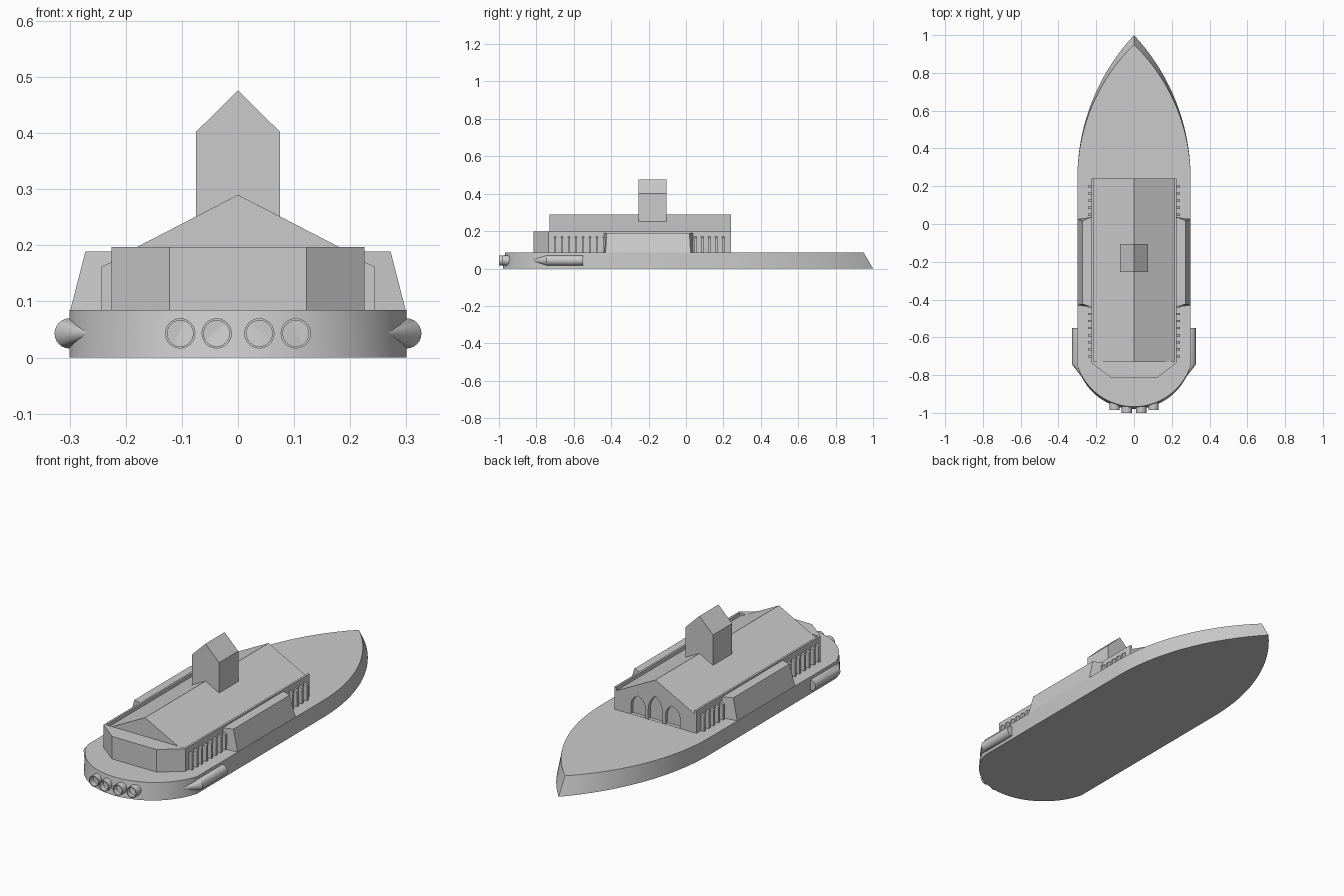
import bpy, bmesh, math
from math import sin, cos, pi, sqrt

if "Cube" in bpy.data.objects:
    bpy.data.objects.remove(bpy.data.objects["Cube"])


def loft(name, rings, smooth=False):
    """Closed solid through rings that share a vertex count."""
    bm = bmesh.new()
    loops = [[bm.verts.new(p) for p in r] for r in rings]
    n = len(rings[0])
    for a, b in zip(loops, loops[1:]):
        for i in range(n):
            j = (i + 1) % n
            bm.faces.new((a[i], a[j], b[j], b[i]))
    bm.faces.new(loops[0][::-1])
    bm.faces.new(loops[-1])
    bmesh.ops.recalc_face_normals(bm, faces=bm.faces)
    me = bpy.data.meshes.new(name)
    bm.to_mesh(me)
    bm.free()
    ob = bpy.data.objects.new(name, me)
    bpy.context.collection.objects.link(ob)
    if smooth:
        bpy.ops.object.select_all(action='DESELECT')
        ob.select_set(True)
        bpy.context.view_layer.objects.active = ob
        bpy.ops.object.shade_smooth_by_angle(angle=math.radians(30))
    return ob


def prism_y(name, xz, y0, y1):
    return loft(name, [[(x, y, z) for x, z in xz] for y in (y0, y1)])


def prism_z(name, xy, z0, z1):
    return loft(name, [[(x, y, z) for x, y in xy] for z in (z0, z1)])


def mirror(ob):
    ob.modifiers.new("mirror", 'MIRROR').use_axis[0] = True
    return ob


def hull_ring(bow, stern, z):
    """Pointed bow arc, straight flanks and a rounded stern."""
    length = bow - 0.24
    r = (0.09 + length ** 2) / 0.6
    half = []
    for i in range(20):
        y = length * (1 - i / 19)
        half.append((0.3 - r + sqrt(r * r - y * y), 0.24 + y))
    drop = -0.75 - stern
    rs = (0.09 + drop ** 2) / (2 * drop)
    start = math.asin(0.3 / rs)
    for i in range(15):
        a = start * (1 - i / 14)
        half.append((rs * sin(a), stern + rs - rs * cos(a)))
    left = [(-x, y) for x, y in half[-2:0:-1]]
    return [(x, y, z) for x, y in half + left]


# Hull
DECK = 0.085
loft("hull", [hull_ring(1.0, -0.98, 0), hull_ring(0.95, -0.967, DECK)], True)

# Main hall with gabled roof, and recessed pointed arches facing the bow
hall = prism_y("hall", [(-0.217, 0.08), (0.217, 0.08), (0.217, 0.178),
                        (0, 0.29), (-0.217, 0.178)], -0.73, 0.24)


def pointed_arch(cx, w, spring, top):
    pts = [(cx - w, 0.086), (cx + w, 0.086)]
    h = top - spring
    r = (w * w + h * h) / (2 * w)
    side = []
    for i in range(7):
        z = h * i / 6
        side.append((w - r + sqrt(r * r - z * z), spring + z))
    pts += [(cx + x, z) for x, z in side]
    pts += [(cx - x, z) for x, z in side[-2::-1]]
    return pts


for k, (cx, top) in enumerate([(-0.095, 0.185), (0, 0.21), (0.095, 0.185)]):
    cut = prism_y("arch_cutter_%d" % k, pointed_arch(cx, 0.04, 0.13, top),
                  0.222, 0.3)
    cut.hide_render = True
    cut.hide_viewport = True
    cut.display_type = 'WIRE'
    m = hall.modifiers.new("arch", 'BOOLEAN')
    m.operation = 'DIFFERENCE'
    m.object = cut
    m.solver = 'EXACT'

# Side walls rising as parapets beyond the eaves
mirror(prism_y("side_wall", [(0.215, 0.08), (0.225, 0.08), (0.225, 0.197),
                             (0.215, 0.197)], -0.73, 0.24))

# Faceted end of the hall toward the stern
prism_z("faceted_end", [(0.225, -0.729), (0.225, -0.735), (0.122, -0.815),
                        (-0.122, -0.815), (-0.225, -0.735), (-0.225, -0.729)],
        0.08, 0.197)

# Buttresses along the walls, interrupted by the side blocks
for k in range(25):
    y = -0.701 + 0.0375 * k
    if -0.43 < y < 0.03:
        continue
    mirror(prism_y("buttress_%02d" % k, [(0.22, 0.08), (0.243, 0.08),
                   (0.243, 0.162), (0.22, 0.173)], y - 0.006, y + 0.006))

# Sloped side blocks
mirror(loft("side_block", [
    [(0.22, -0.44, 0.08), (0.3, -0.43, 0.08), (0.3, 0.025, 0.08), (0.22, 0.038, 0.08)],
    [(0.22, -0.44, 0.189), (0.272, -0.425, 0.189), (0.272, 0.018, 0.189),
     (0.22, 0.038, 0.189)]]))

# Tower
prism_y("tower", [(-0.075, 0.2), (0.075, 0.2), (0.075, 0.402), (0, 0.476),
                  (-0.075, 0.402)], -0.255, -0.105)


def circle_y(cx, cz, r, y, n=24):
    return [(cx + r * cos(2 * pi * i / n), y, cz + r * sin(2 * pi * i / n))
            for i in range(n)]


# Hollow stern nozzles
for k, (x, end) in enumerate([(0.038, -1.0), (0.103, -0.985)]):
    mirror(loft("stern_nozzle_%d" % k, [
        circle_y(x, 0.043, 0.027, -0.92), circle_y(x, 0.043, 0.027, end),
        circle_y(x, 0.043, 0.023, end), circle_y(x, 0.043, 0.023, end + 0.03)], True))

# Side pods tapering into the stern curve
mirror(loft("side_pod", [
    circle_y(0.3, 0.043, 0.027, -0.55), circle_y(0.3, 0.043, 0.027, -0.745),
    circle_y(0.262, 0.043, 0.003, -0.825)], True))
